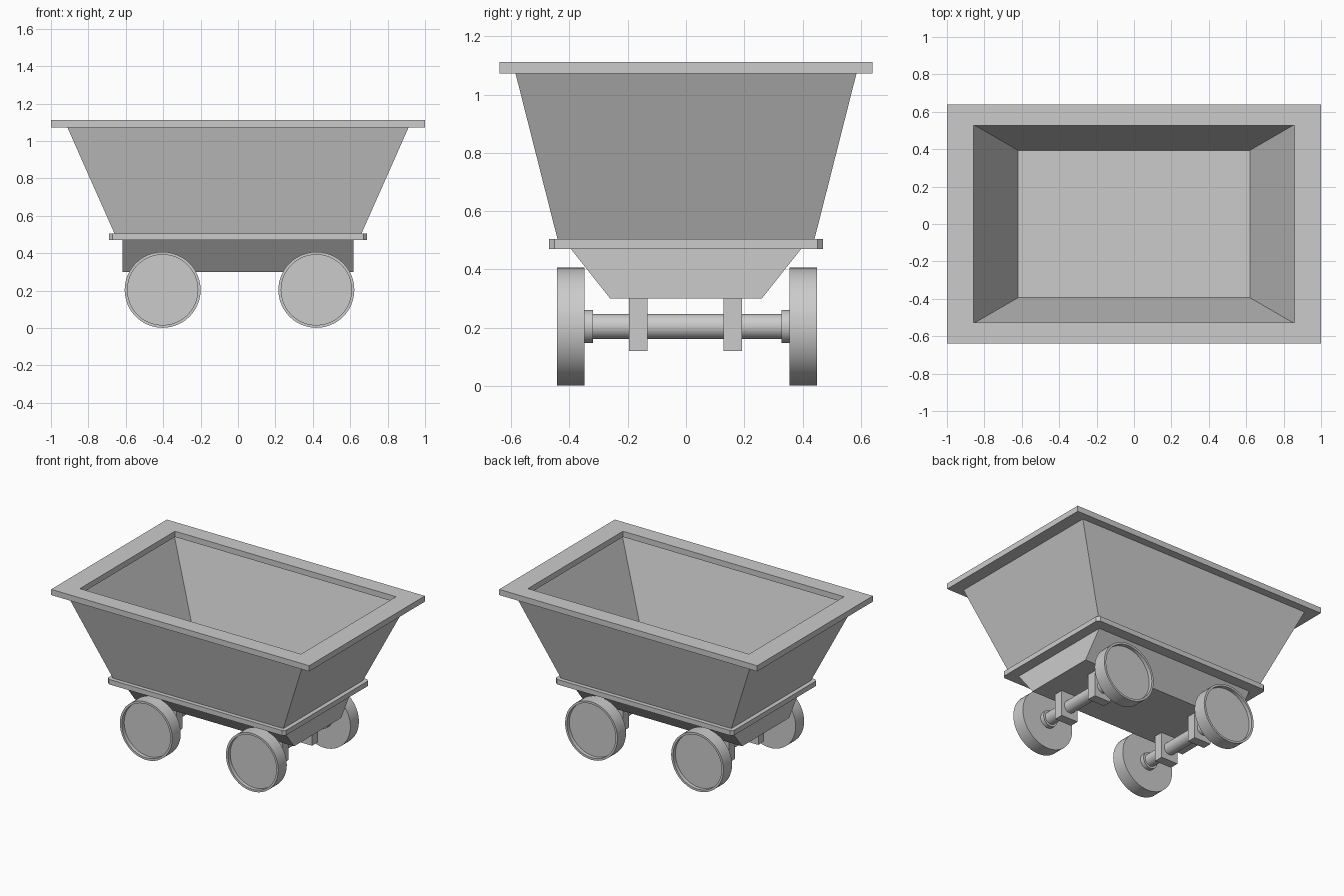
import bpy, bmesh, math
from mathutils import Matrix

if "Cube" in bpy.data.objects:
    bpy.data.objects.remove(bpy.data.objects["Cube"])


def finish(bm, name, smooth=False):
    bmesh.ops.recalc_face_normals(bm, faces=bm.faces)
    me = bpy.data.meshes.new(name)
    bm.to_mesh(me)
    bm.free()
    ob = bpy.data.objects.new(name, me)
    bpy.context.collection.objects.link(ob)
    if smooth:
        bpy.ops.object.select_all(action='DESELECT')
        ob.select_set(True)
        bpy.context.view_layer.objects.active = ob
        bpy.ops.object.shade_smooth_by_angle(angle=math.radians(35))
    return ob


def loft(bm, rings):
    """Bridge closed rings of points and cap both ends."""
    loops = [[bm.verts.new(p) for p in r] for r in rings]
    n = len(loops[0])
    for a, b in zip(loops, loops[1:]):
        for i in range(n):
            j = (i + 1) % n
            bm.faces.new((a[i], a[j], b[j], b[i]))
    bm.faces.new(loops[0][::-1])
    bm.faces.new(loops[-1])


def rect(hx, hy, z):
    return [(-hx, -hy, z), (hx, -hy, z), (hx, hy, z), (-hx, hy, z)]


def chamfered(hx, hy, z, c):
    return [(-hx + c, -hy, z), (hx - c, -hy, z), (hx, -hy + c, z), (hx, hy - c, z),
            (hx - c, hy, z), (-hx + c, hy, z), (-hx, hy - c, z), (-hx, -hy + c, z)]


def turned(name, profile, x, y, z, side=1, seg=48):
    """Lathe (radius, distance) pairs around an axis along y."""
    bm = bmesh.new()
    loft(bm, [[(x + r * math.cos(2 * math.pi * i / seg), y + side * d,
                z + r * math.sin(2 * math.pi * i / seg)) for i in range(seg)]
              for r, d in profile])
    return finish(bm, name, True)


def box(name, size, loc):
    bm = bmesh.new()
    bmesh.ops.create_cube(bm, size=1, matrix=Matrix.Translation(loc) @ Matrix.Diagonal((*size, 1)))
    return finish(bm, name)


# Hollow tub with overhanging rim
bm = bmesh.new()
loft(bm, [rect(0.658, 0.44, 0.50), rect(0.912, 0.585, 1.072), rect(1.0, 0.64, 1.072),
          rect(1.0, 0.64, 1.112), rect(0.857, 0.526, 1.112), rect(0.857, 0.526, 1.072),
          rect(0.872, 0.54, 1.072), rect(0.62, 0.394, 0.51)])
finish(bm, "tub")

# Base plate with clipped corners
bm = bmesh.new()
loft(bm, [chamfered(0.69, 0.47, 0.47, 0.018), chamfered(0.69, 0.47, 0.505, 0.018)])
finish(bm, "base_plate")

# Tapered chassis
bm = bmesh.new()
loft(bm, [rect(0.617, 0.26, 0.30), rect(0.617, 0.395, 0.47)])
finish(bm, "chassis")

# Wheel sets: axle, brackets, hubs and dished wheels
CZ, CY = 0.204, 0.004
wheel = [(0.203, 0.352), (0.203, 0.446), (0.188, 0.446), (0.188, 0.42)]
for end, x in (("front", -0.403), ("rear", 0.419)):
    turned(end + "_axle", [(0.043, -0.36), (0.043, 0.36)], x, CY, CZ, seg=32)
    for side, label in ((-1, "left"), (1, "right")):
        turned(f"{end}_{label}_wheel", wheel, x, CY, CZ, side)
        turned(f"{end}_{label}_hub", [(0.057, 0.323), (0.057, 0.36)], x, CY, CZ, side, 32)
        box(f"{end}_{label}_bracket", (0.13, 0.064, 0.19), (x, side * 0.162 - 0.002, 0.215))
